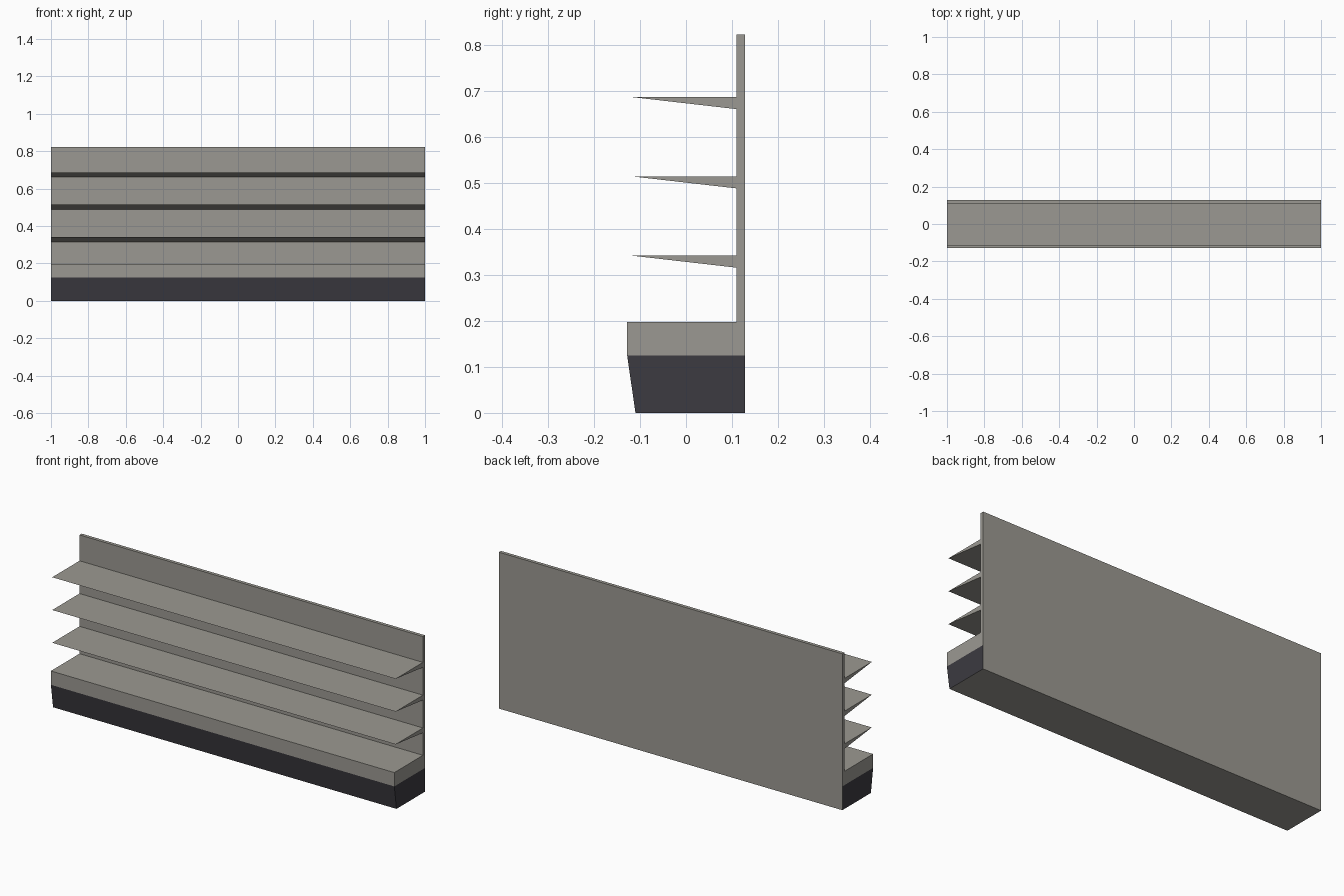
import bpy, bmesh

if "Cube" in bpy.data.objects:
    bpy.data.objects.remove(bpy.data.objects["Cube"])


def material(name, rgb):
    m = bpy.data.materials.new(name)
    m.diffuse_color = (*rgb, 1)
    m.use_nodes = True
    m.node_tree.nodes["Principled BSDF"].inputs["Base Color"].default_value = m.diffuse_color
    return m


grey = material("warm_grey", (0.33, 0.318, 0.287))
dark = material("dark_plinth", (0.045, 0.043, 0.052))


def extrude_profile(name, pts, mats, rule=None):
    """Extrude a (y, z) profile along x over the full 2 unit width."""
    bm = bmesh.new()
    face = bm.faces.new([bm.verts.new((-1, y, z)) for y, z in pts])
    ext = bmesh.ops.extrude_face_region(bm, geom=[face])
    verts = [g for g in ext["geom"] if isinstance(g, bmesh.types.BMVert)]
    bmesh.ops.translate(bm, verts=verts, vec=(2, 0, 0))
    bmesh.ops.recalc_face_normals(bm, faces=bm.faces)
    if rule:
        for f in bm.faces:
            f.material_index = rule(f)
    mesh = bpy.data.meshes.new(name)
    bm.to_mesh(mesh)
    bm.free()
    for m in mats:
        mesh.materials.append(m)
    obj = bpy.data.objects.new(name, mesh)
    bpy.context.collection.objects.link(obj)
    return obj


FRONT, BACK, PANEL = -0.128, 0.128, 0.11

# Plinth: dark on the sloped front and the ends, grey on back and underside
extrude_profile("plinth", [(-0.11, 0), (BACK, 0), (BACK, 0.125), (FRONT, 0.125)],
                [grey, dark],
                lambda f: int(f.normal.y < -0.5 or abs(f.normal.x) > 0.5))

# Bottom deck and thin back panel in one L-shaped profile
extrude_profile("deck_and_back_panel",
                [(FRONT, 0.125), (BACK, 0.125), (BACK, 0.823),
                 (PANEL, 0.823), (PANEL, 0.198), (FRONT, 0.198)], [grey])

# Three wedge-shaped shelves
for i in range(3):
    top = 0.342 + i * 0.1725
    extrude_profile(f"shelf_{i + 1}",
                    [(-0.117, top), (PANEL, top - 0.026), (PANEL, top)], [grey])
